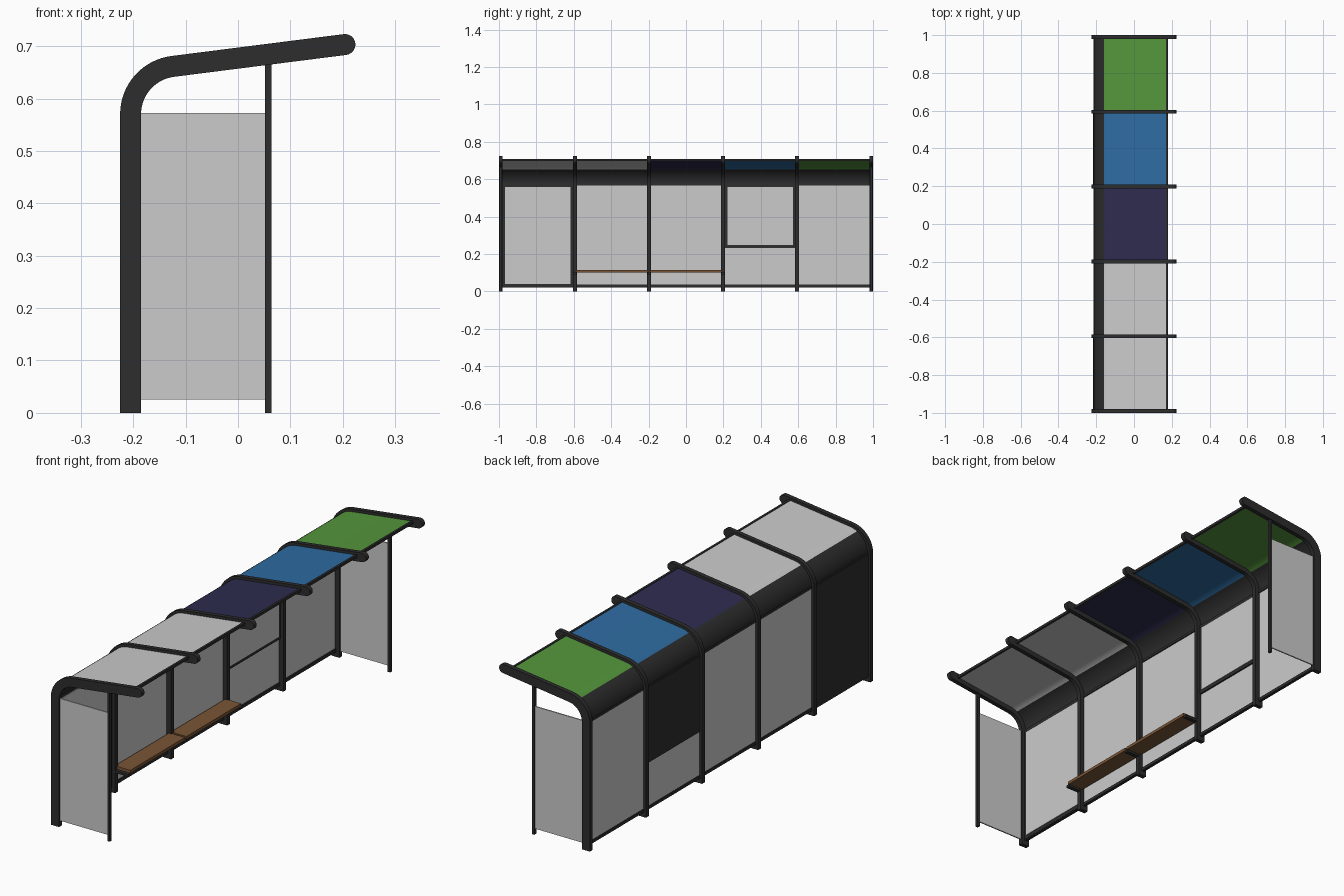
import bpy, bmesh, math
from math import radians, cos, sin

if "Cube" in bpy.data.objects:
    bpy.data.objects.remove(bpy.data.objects["Cube"])


def material(name, rgb):
    m = bpy.data.materials.new(name)
    m.diffuse_color = (*rgb, 1)
    m.use_nodes = True
    m.node_tree.nodes["Principled BSDF"].inputs["Base Color"].default_value = m.diffuse_color
    return m


BLACK = material("black metal", (0.026, 0.026, 0.026))
PANE = material("pale grey pane", (0.6, 0.6, 0.6))
WOOD = material("brown wood", (0.19, 0.09, 0.036))
NAVY = material("navy roof", (0.027, 0.025, 0.078))
BLUE = material("blue roof", (0.027, 0.15, 0.36))
GREEN = material("green roof", (0.09, 0.31, 0.045))

# Shared frame line: vertical post, bend, sloping beam
SLOPE = radians(7.2)
END = 90 + 7.2
R, ZB = 0.092, 0.57
CX = -0.205 + R
TIP = (0.204, 0.703)


def arc(off, a0, a1, n):
    r = R + off
    out = []
    for i in range(n + 1):
        a = radians(a0 + (a1 - a0) * i / n)
        out.append((CX + r * cos(a), ZB + r * sin(a)))
    return out


def beam_point(x, off):
    # point on the beam line at a given x, shifted outwards
    ex, ez = arc(off, END, END, 1)[0]
    return (x, ez + (x - ex) * math.tan(SLOPE))


def extrude(name, profile, y0, y1, mat, smooth=False):
    bm = bmesh.new()
    face = bm.faces.new([bm.verts.new((x, y0, z)) for x, z in profile])
    res = bmesh.ops.extrude_face_region(bm, geom=[face])
    verts = [g for g in res["geom"] if isinstance(g, bmesh.types.BMVert)]
    bmesh.ops.translate(bm, verts=verts, vec=(0, y1 - y0, 0))
    bmesh.ops.recalc_face_normals(bm, faces=bm.faces)
    me = bpy.data.meshes.new(name)
    bm.to_mesh(me)
    bm.free()
    me.materials.append(mat)
    ob = bpy.data.objects.new(name, me)
    bpy.context.collection.objects.link(ob)
    if smooth:
        bpy.ops.object.select_all(action='DESELECT')
        ob.select_set(True)
        bpy.context.view_layer.objects.active = ob
        bpy.ops.object.shade_smooth_by_angle(angle=radians(30))
    return ob


def box(name, x0, x1, y0, y1, z0, z1, mat):
    return extrude(name, [(x0, z0), (x1, z0), (x1, z1), (x0, z1)], y0, y1, mat)


# Six bent frames with rounded beam tips
H = 0.02
tip = []
for i in range(13):
    a = SLOPE + radians(90 - 15 * i)
    tip.append((TIP[0] + H * cos(a), TIP[1] + H * sin(a)))
profile = ([(-0.225, 0)] + arc(H, 180, END, 16) + tip
           + arc(-H, END, 180, 16) + [(-0.185, 0)])
ys = [-0.99 + 0.396 * i for i in range(6)]
for i, y in enumerate(ys):
    extrude(f"frame_{i + 1}", profile, y - 0.01, y + 0.01, BLACK, True)

# End screens with slim front posts
for side, y in (("front", ys[0]), ("rear", ys[-1])):
    box(f"{side}_end_screen", -0.186, 0.053, y - 0.003, y + 0.003, 0.026, 0.572, PANE)
    box(f"{side}_slim_post", 0.052, 0.064, y - 0.007, y + 0.007, 0, 0.675, BLACK)

# Five bays between the frames
SPLIT = 118
roof_mats = [PANE, PANE, NAVY, BLUE, GREEN]
for i in range(5):
    y0, y1 = ys[i] + 0.009, ys[i + 1] - 0.009
    n = i + 1
    # Curved back sheet
    extrude(f"curved_sheet_{n}", arc(0.008, 180, SPLIT, 12) + arc(0.002, SPLIT, 180, 12),
            y0, y1, BLACK, True)
    # Coloured roof panel
    roof = (arc(0.008, SPLIT, END, 5) + [beam_point(0.172, 0.008), beam_point(0.172, 0.002)]
            + arc(0.002, END, SPLIT, 5))
    extrude(f"roof_panel_{n}", roof, y0, y1, roof_mats[i], True)
    # Rails: roof front, top of back wall, bottom of back wall
    z = beam_point(0.175, 0.004)[1]
    box(f"roof_front_rail_{n}", 0.17, 0.18, y0, y1, z - 0.006, z + 0.006, BLACK)
    box(f"back_top_rail_{n}", -0.214, -0.202, y0, y1, 0.567, 0.579, BLACK)
    box(f"back_bottom_rail_{n}", -0.215, -0.201, y0, y1, 0.022, 0.036, BLACK)
    # Back wall: poster boards in bays 1 and 4, plain panes elsewhere
    board_z = {0: 0.026, 3: 0.232}.get(i)
    if board_z is not None:
        box(f"poster_board_{n}", -0.216, -0.2, y0, y1, board_z, 0.57, BLACK)
        box(f"poster_face_{n}", -0.202, -0.197, y0 + 0.014, y1 - 0.014,
            board_z + 0.015, 0.558, PANE)
    if i != 0:
        box(f"back_pane_{n}", -0.212, -0.207, y0, y1, 0.03,
            board_z + 0.003 if board_z else 0.57, PANE)

# Wooden bench across bays 2 and 3, on arms from the frames
for i in (1, 2):
    box(f"bench_seat_{i}", -0.197, -0.12, ys[i] + 0.005, ys[i + 1] - 0.005, 0.1, 0.114, WOOD)
for i in (1, 2, 3):
    box(f"bench_arm_{i}", -0.19, -0.122, ys[i] - 0.009, ys[i] + 0.009, 0.09, 0.101, BLACK)
